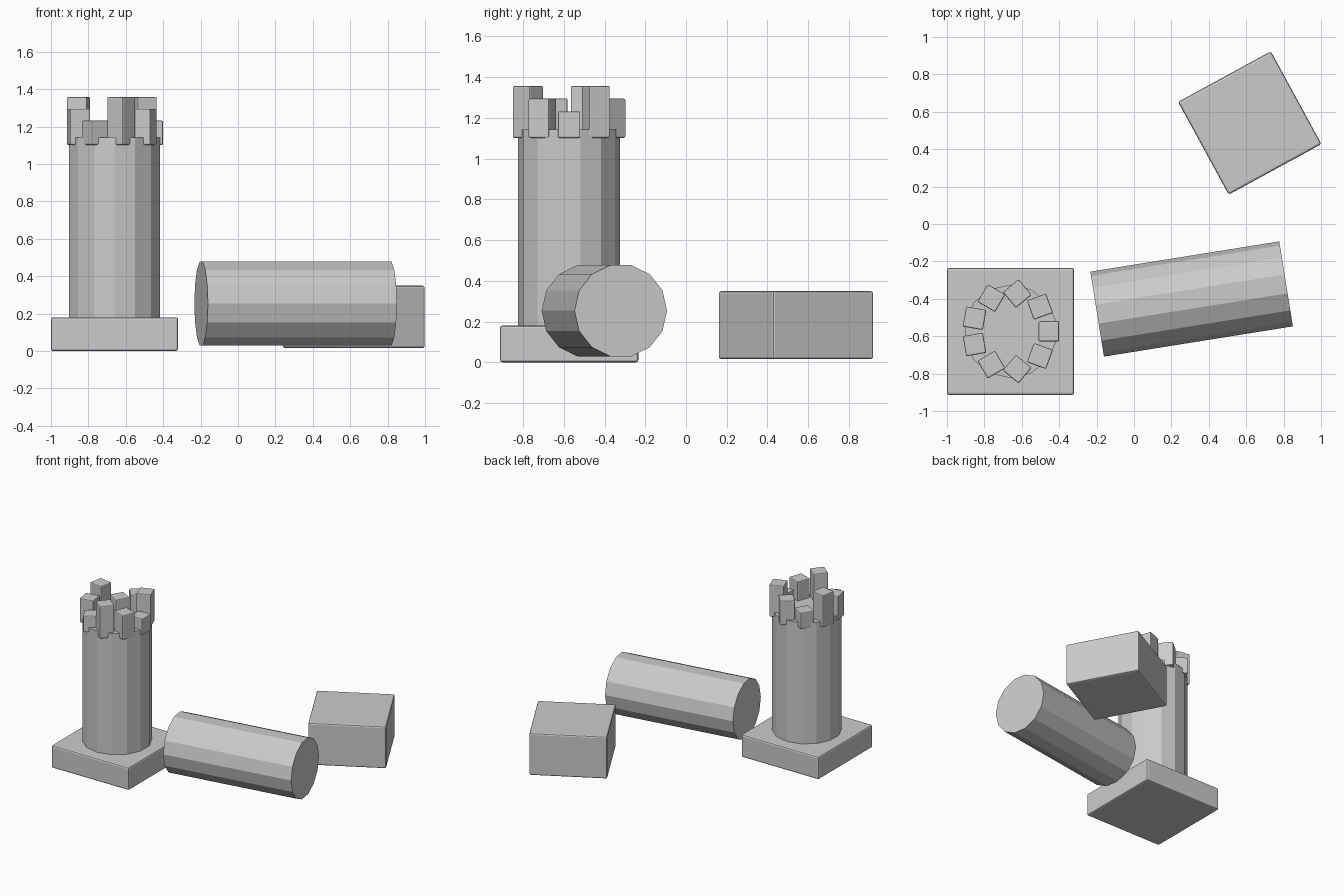
import bpy
from math import cos, sin, radians, pi

if "Cube" in bpy.data.objects:
    bpy.data.objects.remove(bpy.data.objects["Cube"])


def box(name, loc, size, rot=0.0, bevel=0.012):
    bpy.ops.mesh.primitive_cube_add(size=1, location=loc, rotation=(0, 0, rot))
    ob = bpy.context.object
    ob.name = name
    ob.scale = size
    bpy.ops.object.transform_apply(location=False, rotation=False, scale=True)
    mod = ob.modifiers.new("soft_edges", 'BEVEL')
    mod.width = bevel
    mod.segments = 2
    return ob


def drum(name, loc, radius, length, rot=(0, 0, 0)):
    bpy.ops.mesh.primitive_cylinder_add(vertices=14, radius=radius, depth=length,
                                        location=loc, rotation=rot)
    bpy.context.object.name = name


CX, CY = -0.66, -0.574

# Standing broken column on its plinth
box("plinth", (CX, CY, 0.09), (0.68, 0.68, 0.18))
BOTTOM, TOP = 0.17, 1.142
drum("standing_column", (CX, CY, (BOTTOM + TOP) / 2), 0.25, TOP - BOTTOM)

# Jagged ring of blocks at the break, heights repeating low, tall, middle
tops = (1.232, 1.357, 1.295)
for i in range(9):
    a = radians(40 * i)
    z0, z1 = 1.102, tops[i % 3]
    box(f"broken_block_{i + 1}",
        (CX + 0.205 * cos(a), CY + 0.205 * sin(a), (z0 + z1) / 2),
        (0.109, 0.109, z1 - z0), a / 2, 0.007)

# Fallen column drum lying on its side
drum("fallen_column", (0.308, -0.401, 0.253), 0.23, 1.023, (0, pi / 2, radians(9.1)))

# Loose stone block
box("fallen_block", (0.619, 0.54, 0.182), (0.565, 0.565, 0.334), radians(28.6))
